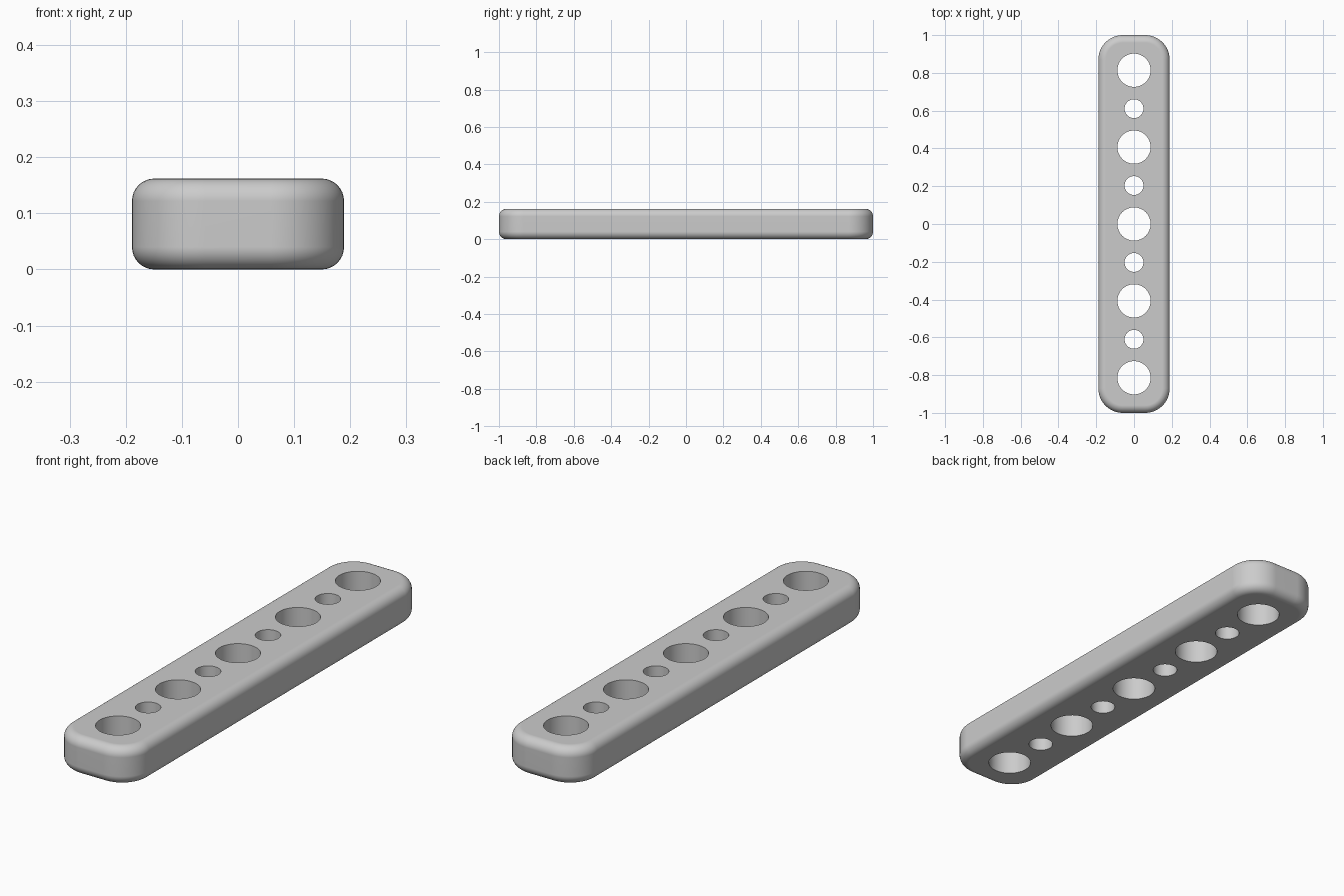
import bpy
import bmesh
from math import cos, sin, pi, radians

if "Cube" in bpy.data.objects:
    bpy.data.objects.remove(bpy.data.objects["Cube"])

WIDTH, LENGTH, HEIGHT = 0.378, 2.0, 0.162
CORNER, FILLET = 0.13, 0.04
PITCH, BIG, SMALL = 0.2035, 0.088, 0.05

grey = bpy.data.materials.new("plain grey")
grey.use_nodes = True
colour = (0.6, 0.6, 0.6, 1)
grey.diffuse_color = colour
grey.node_tree.nodes["Principled BSDF"].inputs["Base Color"].default_value = colour


def extruded(name, outlines, z0, z1):
    """Object made of closed outlines extruded from z0 to z1."""
    bm = bmesh.new()
    for points in outlines:
        face = bm.faces.new([bm.verts.new((x, y, z0)) for x, y in points])
        ext = bmesh.ops.extrude_face_region(bm, geom=[face])
        verts = [v for v in ext["geom"] if isinstance(v, bmesh.types.BMVert)]
        bmesh.ops.translate(bm, verts=verts, vec=(0, 0, z1 - z0))
    bmesh.ops.recalc_face_normals(bm, faces=bm.faces)
    mesh = bpy.data.meshes.new(name)
    bm.to_mesh(mesh)
    bm.free()
    obj = bpy.data.objects.new(name, mesh)
    bpy.context.collection.objects.link(obj)
    mesh.materials.append(grey)
    return obj


def arc(cx, cy, r, start, sweep, steps):
    return [(cx + r * cos(start + sweep * i / steps),
             cy + r * sin(start + sweep * i / steps)) for i in range(steps + 1)]


# Bar with rounded corners in plan
outline = []
for k, (sx, sy) in enumerate([(1, 1), (-1, 1), (-1, -1), (1, -1)]):
    outline += arc(sx * (WIDTH / 2 - CORNER), sy * (LENGTH / 2 - CORNER),
                   CORNER, k * pi / 2, pi / 2, 12)
bar = extruded("drilled_bar", [outline], 0, HEIGHT)

# Rounded top and bottom rims
rim = bar.modifiers.new("rounded rims", "BEVEL")
rim.width, rim.segments = FILLET, 8
rim.limit_method, rim.angle_limit = "ANGLE", radians(60)

# Alternating large and small through holes
holes = [arc(0, i * PITCH, BIG if i % 2 == 0 else SMALL, 0, 2 * pi, 48)[:-1]
         for i in range(-4, 5)]
cutter = extruded("hole_cutter", holes, -0.1, HEIGHT + 0.1)
cutter.hide_render = True
drill = bar.modifiers.new("holes", "BOOLEAN")
drill.operation, drill.solver, drill.object = "DIFFERENCE", "EXACT", cutter

# Bake the modifiers, then smooth everything but the hole rims
bpy.ops.object.select_all(action="DESELECT")
bar.select_set(True)
bpy.context.view_layer.objects.active = bar
for name in [m.name for m in bar.modifiers]:
    bpy.ops.object.modifier_apply(modifier=name)
bpy.data.objects.remove(cutter)
bpy.ops.object.shade_smooth_by_angle(angle=radians(30))
weighted = bar.modifiers.new("flat face shading", "WEIGHTED_NORMAL")
weighted.keep_sharp = True
